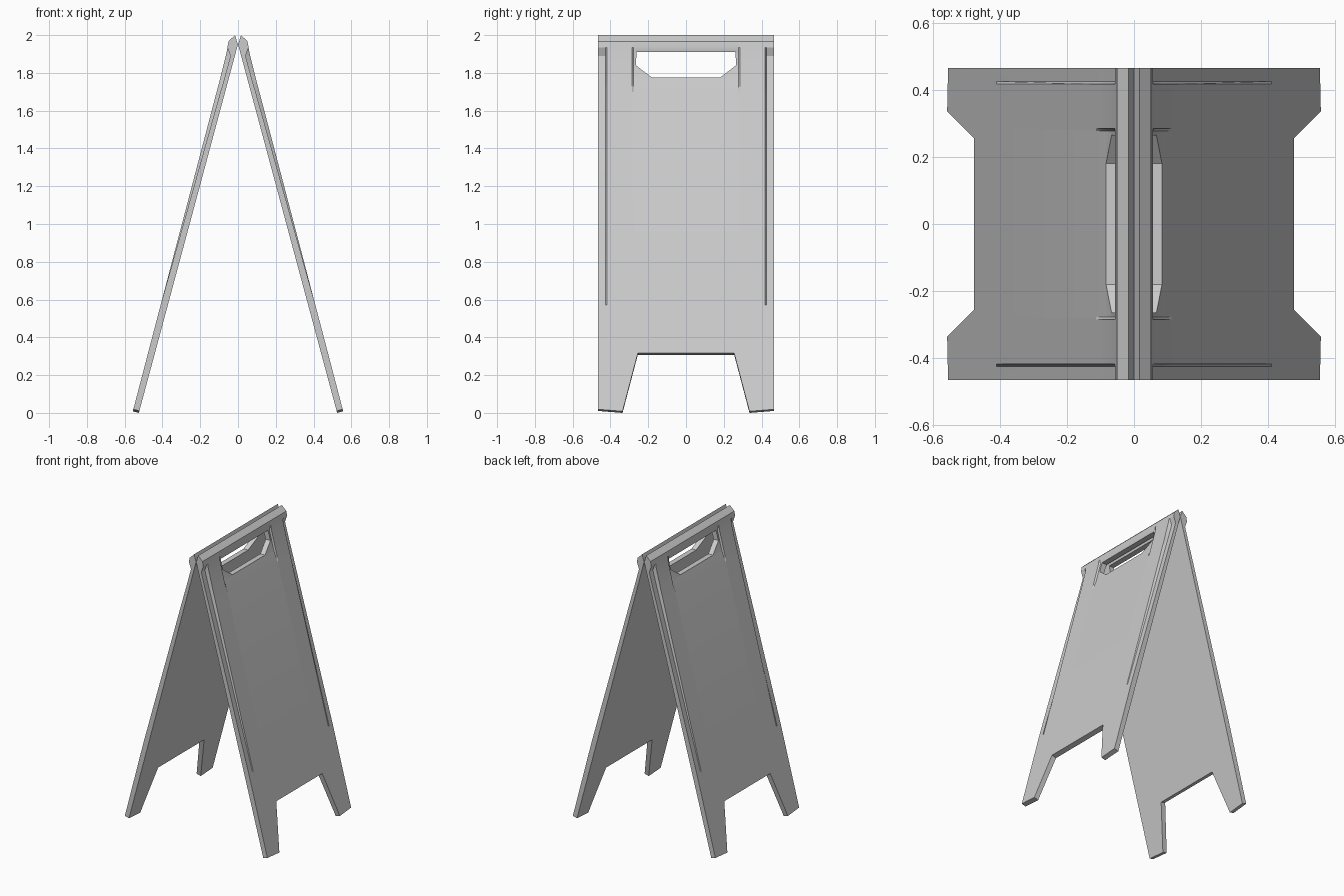
import bpy, bmesh, math
from mathutils import Matrix

cube = bpy.data.objects.get("Cube")
if cube:
    bpy.data.objects.remove(cube, do_unlink=True)

grey = bpy.data.materials.new("light grey plastic")
grey.use_nodes = True
colour = (0.6, 0.6, 0.6, 1)
grey.diffuse_color = colour
grey.node_tree.nodes["Principled BSDF"].inputs["Base Color"].default_value = colour


def loft(name, rings):
    """Closed solid through a row of rings that share a point count."""
    bm = bmesh.new()
    loops = [[bm.verts.new(p) for p in ring] for ring in rings]
    for a, b in zip(loops, loops[1:]):
        for i in range(len(a)):
            j = (i + 1) % len(a)
            bm.faces.new((a[i], a[j], b[j], b[i]))
    bm.faces.new(loops[0])
    bm.faces.new(loops[-1])
    bmesh.ops.recalc_face_normals(bm, faces=bm.faces)
    mesh = bpy.data.meshes.new(name)
    bm.to_mesh(mesh)
    bm.free()
    obj = bpy.data.objects.new(name, mesh)
    bpy.context.collection.objects.link(obj)
    return obj


def select(obj):
    bpy.ops.object.select_all(action="DESELECT")
    obj.select_set(True)
    bpy.context.view_layer.objects.active = obj


def cut(obj, outline, x0, x1, shear=0.0, ref=0.0):
    """Cut a (y, z) outline through the board, tilted by the shear."""
    cutter = loft("cutter", [[(x, y, z + shear * (x - ref)) for y, z in outline]
                             for x in (x0, x1)])
    cutter.hide_render = True
    mod = obj.modifiers.new("cut", "BOOLEAN")
    mod.operation = "DIFFERENCE"
    mod.solver = "EXACT"
    mod.object = cutter
    select(obj)
    bpy.ops.object.modifier_apply(modifier=mod.name)
    bpy.data.objects.remove(cutter, do_unlink=True)


def both_sides(half):
    """Complete an outline that is symmetric in y."""
    return half + [(-y, z) for y, z in reversed(half)]


# Outer face at three depths: side rim, raised field, recess round the grip
def profile(upper):
    return [(0.533, -0.03), (0.567, -0.03), (0.41, 0.57)] + upper + [
        (0.056, 1.935), (0.05, 1.967), (0.016, 2.0), (0.0005, 1.95)]


rim = profile([(0.093, 1.70), (0.074, 1.765), (0.04, 1.89)])
field = profile([(0.113, 1.70), (0.096, 1.765), (0.062, 1.90)])
recess = profile([(0.113, 1.70), (0.086, 1.765), (0.05, 1.905)])

half_columns = [(0.465, rim), (0.425, rim), (0.417, field),
                (0.285, field), (0.277, recess)]
columns = half_columns + [(-y, p) for y, p in reversed(half_columns)]
board = loft("left_board", [[(x, y, z) for x, z in p] for y, p in columns])

# Feet and the gap between them
cut(board, both_sides([(0.255, 0.33), (0.336, 0.0), (0.5, 0.014), (0.5, -0.15)]),
    0.3, 0.7, shear=0.27, ref=0.525)

# Hand hole beneath the grip bar
cut(board, both_sides([(0.262, 1.91), (0.265, 1.84), (0.18, 1.775)]), -0.2, 0.3)

# Opposite board
other = board.copy()
other.data = board.data.copy()
other.name = other.data.name = "right_board"
bpy.context.collection.objects.link(other)
other.data.transform(Matrix.Diagonal((-1, 1, 1, 1)))
other.data.flip_normals()

for obj in (board, other):
    obj.data.materials.clear()
    obj.data.materials.append(grey)
    select(obj)
    bpy.ops.object.shade_smooth_by_angle(angle=math.radians(30))
